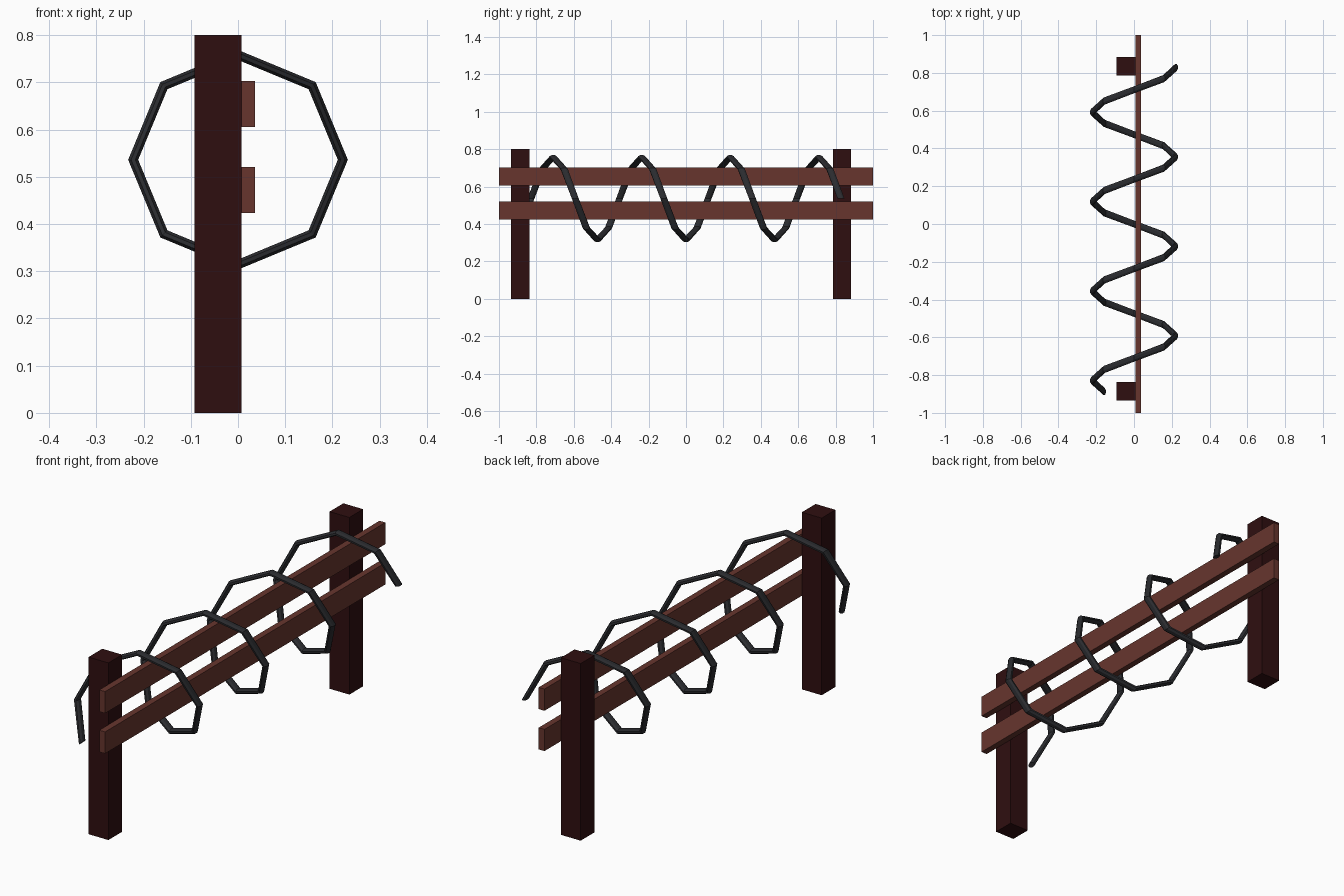
import bpy, bmesh, math
from mathutils import Vector

if "Cube" in bpy.data.objects:
    bpy.data.objects.remove(bpy.data.objects["Cube"])


def material(name, rgb):
    m = bpy.data.materials.new(name)
    m.diffuse_color = (*rgb, 1)
    m.use_nodes = True
    m.node_tree.nodes["Principled BSDF"].inputs["Base Color"].default_value = m.diffuse_color
    return m


dark_wood = material("dark wood", (0.028, 0.0045, 0.005))
red_wood = material("red brown wood", (0.135, 0.036, 0.027))
wire_grey = material("dark grey wire", (0.024, 0.025, 0.029))


def add_object(name, bm, mat):
    bmesh.ops.recalc_face_normals(bm, faces=bm.faces)
    mesh = bpy.data.meshes.new(name)
    bm.to_mesh(mesh)
    bm.free()
    mesh.materials.append(mat)
    obj = bpy.data.objects.new(name, mesh)
    bpy.context.collection.objects.link(obj)
    return obj


def box(name, lo, hi, mat):
    lo, hi = Vector(lo), Vector(hi)
    bm = bmesh.new()
    bmesh.ops.create_cube(bm, size=1)
    bmesh.ops.scale(bm, vec=hi - lo, verts=bm.verts)
    bmesh.ops.translate(bm, vec=(lo + hi) / 2, verts=bm.verts)
    return add_object(name, bm, mat)


# Two square posts
for name, y in (("front_post", -0.886), ("back_post", 0.834)):
    box(name, (-0.092, y - 0.049, 0), (0.007, y + 0.049, 0.8), dark_wood)

# Two long rails fixed to the right of the posts
for name, z in (("lower_rail", 0.472), ("upper_rail", 0.654)):
    box(name, (0.007, -1, z - 0.049), (0.036, 1, z + 0.049), red_wood)

# Wire coil: an oval section swept along an eight-sided helix
STEPS, SIDES = 29, 8
RADIUS, CENTRE_Z = 0.222, 0.536
bm = bmesh.new()
rings = []
for n in range(STEPS + 1):
    a = math.radians(225 - 45 * n)
    y = -0.888 + 0.0592 * n
    ring = []
    for k in range(SIDES):
        t = math.tau * (k + 0.5) / SIDES
        r = RADIUS + 0.0115 * math.cos(t)
        ring.append(bm.verts.new((r * math.cos(a), y + 0.02 * math.sin(t),
                                  CENTRE_Z + r * math.sin(a))))
    rings.append(ring)
for a, b in zip(rings, rings[1:]):
    for k in range(SIDES):
        j = (k + 1) % SIDES
        bm.faces.new((a[k], a[j], b[j], b[k]))
bm.faces.new(rings[0])
bm.faces.new(rings[-1])
add_object("wire_coil", bm, wire_grey)
